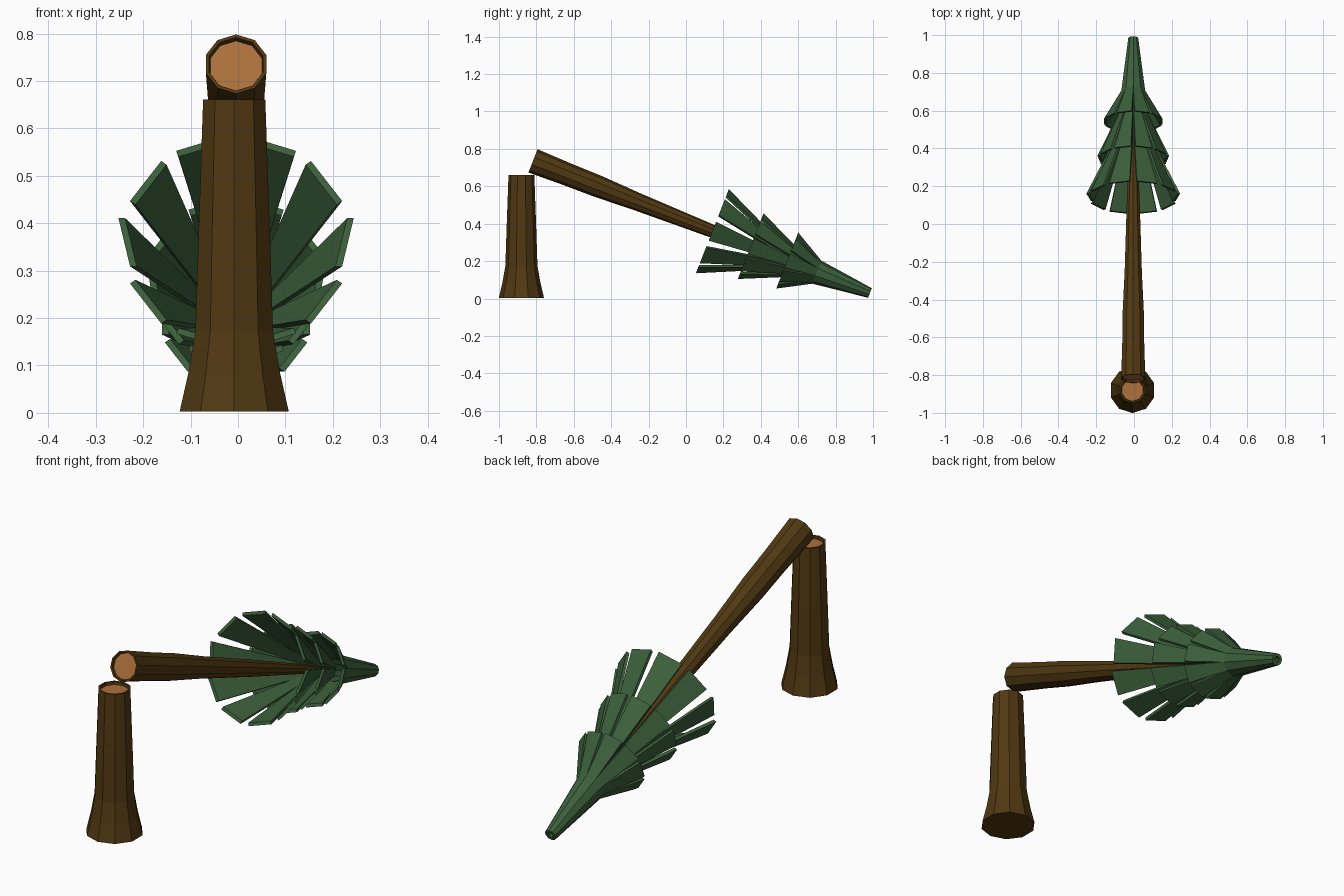
import bpy, bmesh, math
from mathutils import Matrix, Vector

if "Cube" in bpy.data.objects:
    bpy.data.objects.remove(bpy.data.objects["Cube"])


def material(name, rgb):
    m = bpy.data.materials.new(name)
    m.diffuse_color = (*rgb, 1)
    m.use_nodes = True
    m.node_tree.nodes["Principled BSDF"].inputs["Base Color"].default_value = m.diffuse_color
    return m


bark = material("bark brown", (0.082, 0.04, 0.006))
wood = material("cut wood", (0.42, 0.165, 0.045))
needles = material("needle green", (0.044, 0.115, 0.044))
SIDES = 10


def finish(name, bm, mats, matrix):
    bmesh.ops.recalc_face_normals(bm, faces=bm.faces)
    bm.transform(matrix)
    mesh = bpy.data.meshes.new(name)
    bm.to_mesh(mesh)
    bm.free()
    for m in mats:
        mesh.materials.append(m)
    ob = bpy.data.objects.new(name, mesh)
    bpy.context.collection.objects.link(ob)
    return ob


def log(name, profile, cut_index, matrix):
    """Faceted log along local z from (z, radius) rows; one row is the inner cut face."""
    bm = bmesh.new()
    rings = []
    for z, r in profile:
        rings.append([bm.verts.new((r * math.cos(a), r * math.sin(a), z))
                      for a in (math.pi / 2 + math.tau * i / SIDES for i in range(SIDES))])
    for lo, hi in zip(rings, rings[1:]):
        for i in range(SIDES):
            j = (i + 1) % SIDES
            bm.faces.new((lo[i], lo[j], hi[j], hi[i]))
    for k in (0, len(rings) - 1):
        f = bm.faces.new(rings[k])
        f.material_index = 1 if k == cut_index % len(rings) else 0
    return finish(name, bm, (bark, wood), matrix)


def tier(name, rows, thick, twist, matrix):
    """Ring of tapering needle slabs; rows are (distance along trunk, outer radius, width)."""
    bm = bmesh.new()
    for k in range(SIDES):
        a = math.tau * k / SIDES
        out = Vector((math.cos(a), math.sin(a), 0))
        # the two side slabs droop slightly
        t = a + math.pi / 2 + {0: -twist, 5: twist}.get(k, 0)
        side = Vector((math.cos(t), math.sin(t), 0))
        sections = []
        for z, r, w in rows:
            c = Vector((0, 0, z))
            sections.append([bm.verts.new(c + out * rr + side * s) for rr, s in
                             ((r, -w / 2), (r, w / 2), (r - thick, w / 2), (r - thick, -w / 2))])
        for lo, hi in zip(sections, sections[1:]):
            for i in range(4):
                j = (i + 1) % 4
                bm.faces.new((lo[i], lo[j], hi[j], hi[i]))
        bm.faces.new(sections[0])
        bm.faces.new(sections[-1])
    return finish(name, bm, (needles,), matrix)


# Standing stump with a slightly sunken cut face
log("stump", [(0.0, 0.121), (0.08, 0.102), (0.17, 0.086), (0.38, 0.079), (0.658, 0.069),
              (0.658, 0.06), (0.645, 0.058)], -1,
    Matrix.Translation((-0.008, -0.88, 0.003)))

# Frame of the fallen tree: local z runs from the cut end to the tip
fallen = Matrix(((-1, 0, 0, -0.004),
                 (0, 0.365, 0.931, -0.818),
                 (0, 0.931, -0.365, 0.736),
                 (0, 0, 0, 1)))

# Fallen trunk
log("fallen_trunk", [(0.012, 0.057), (0.0, 0.06), (0.0, 0.067), (0.2, 0.061), (0.37, 0.059),
                     (0.6, 0.048), (1.0, 0.036), (1.6, 0.012)], 0, fallen)

# Needle tiers, the last one running on into the tip
tier("lower_branches", [(1.03, 0.236, 0.112), (1.46, 0.045, 0.028)], 0.014, 0.22, fallen)
tier("middle_branches", [(1.25, 0.183, 0.092), (1.57, 0.045, 0.028)], 0.014, 0.15, fallen)
tier("top_branches", [(1.46, 0.156, 0.082), (1.63, 0.063, 0.041), (1.935, 0.026, 0.017)],
     0.014, 0, fallen)
